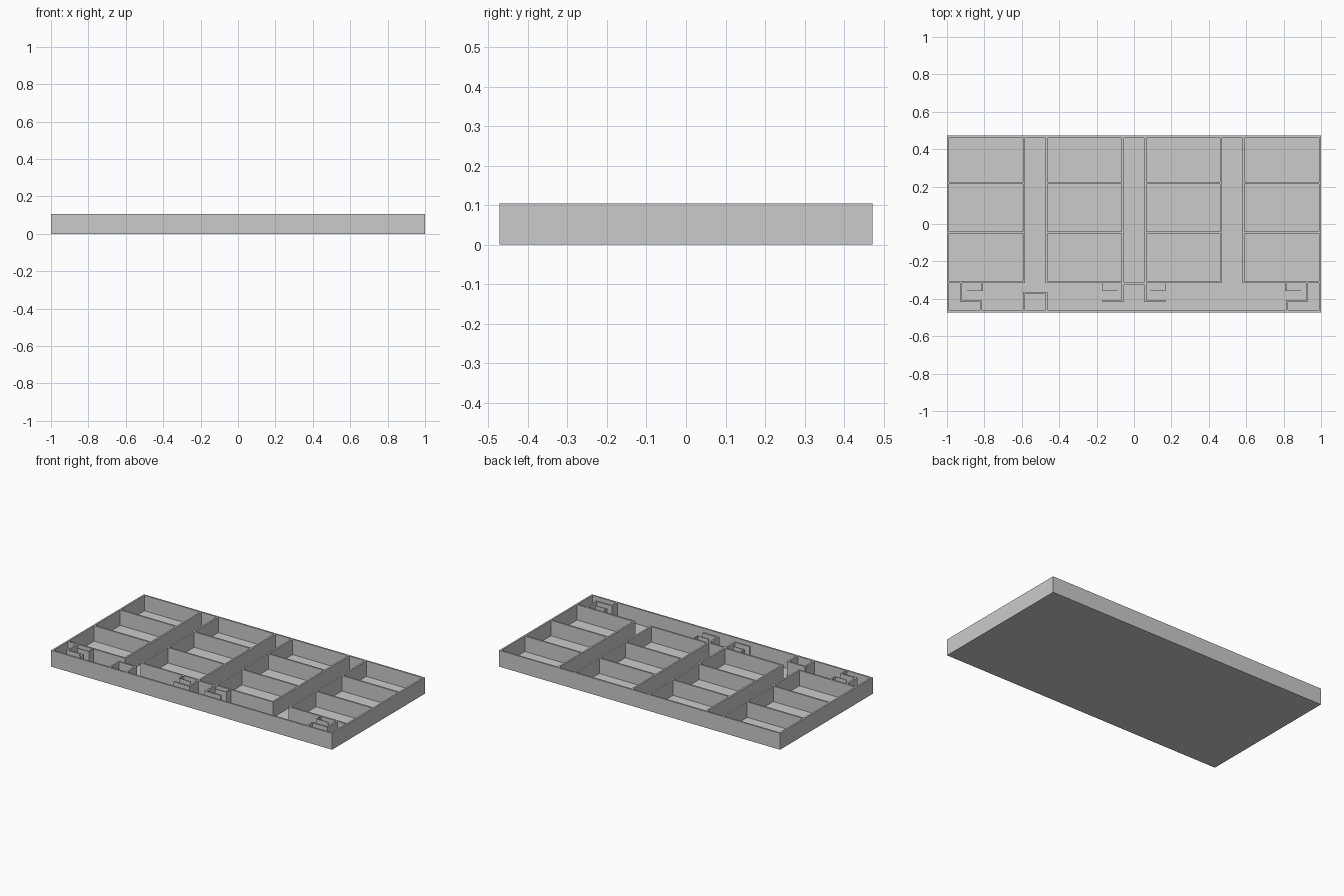
import bpy, bmesh

if "Cube" in bpy.data.objects:
    bpy.data.objects.remove(bpy.data.objects["Cube"])

H = 0.105      # overall height
FLOOR = 0.006  # slab thickness
T = 0.011      # wall thickness
YF, YB = -0.472, 0.472
ROW = -0.31    # front wall line of the rooms


def boxes(name, items):
    """Each item: (x0, x1, y0, y1, z0, z1)."""
    bm = bmesh.new()
    for x0, x1, y0, y1, z0, z1 in items:
        x0, x1 = sorted((x0, x1))
        geo = bmesh.ops.create_cube(bm, size=1)
        for v in geo["verts"]:
            v.co = (x1 if v.co.x > 0 else x0,
                    y1 if v.co.y > 0 else y0,
                    z1 if v.co.z > 0 else z0)
    me = bpy.data.meshes.new(name)
    bm.to_mesh(me)
    bm.free()
    ob = bpy.data.objects.new(name, me)
    bpy.context.collection.objects.link(ob)
    return ob


def wx(x0, x1, y, t=T):
    """Wall running along x."""
    return (x0, x1, y - t / 2, y + t / 2, FLOOR, H)


def wy(x, y0, y1, t=T):
    """Wall running along y."""
    return (x - t / 2, x + t / 2, y0, y1, FLOOR, H)


# Floor slab
boxes("floor", [(-1, 1, YF, YB, 0, FLOOR)])

# Perimeter walls
boxes("outer_walls", [
    (-1, 1, YF, YF + T, FLOOR, H), (-1, 1, YB - T, YB, FLOOR, H),
    (-1, -1 + T, YF + T, YB - T, FLOOR, H), (1 - T, 1, YF + T, YB - T, FLOOR, H)])

# Room blocks: cross walls, then walls lining the three corridors
cross, lining = [], []
for x0, x1 in [(-1 + T, -0.588), (-0.468, -0.06), (0.06, 0.465), (0.585, 1 - T)]:
    for y in (0.22, -0.045, ROW):
        cross.append(wx(x0, x1, y))
for x in (-0.588, -0.468, 0.465, 0.585):
    lining.append(wy(x, ROW - T / 2, YB - T))
for x in (-0.06, 0.06):
    lining.append(wy(x, -0.417, YB - T))
boxes("room_cross_walls", cross)
boxes("corridor_walls", lining)
boxes("centre_corridor_end", [wx(-0.06, 0.06, -0.318)])

# Small closet on the front wall
boxes("closet", [wx(-0.593, -0.463, -0.37), wy(-0.588, YF + T, -0.37), wy(-0.468, YF + T, -0.37)])

# Corner and centre cubicles, mirrored left and right
for side, s in (("left", -1), ("right", 1)):
    boxes("corner_cubicle_" + side, [
        wy(s * 0.925, -0.417, ROW), wx(s * 0.93, s * 0.812, -0.412),
        wy(s * 0.817, YF + T, -0.412)])
    boxes("centre_cubicle_" + side, [wx(s * 0.06, s * 0.168, -0.412)])
    # Thin L-shaped screens inside the cubicles
    boxes("screens_" + side, [
        wy(s * 0.812, -0.358, ROW, 0.005), wx(s * 0.812, s * 0.892, -0.357, 0.005),
        wy(s * 0.167, -0.358, ROW, 0.005), wx(s * 0.167, s * 0.087, -0.357, 0.005)])
